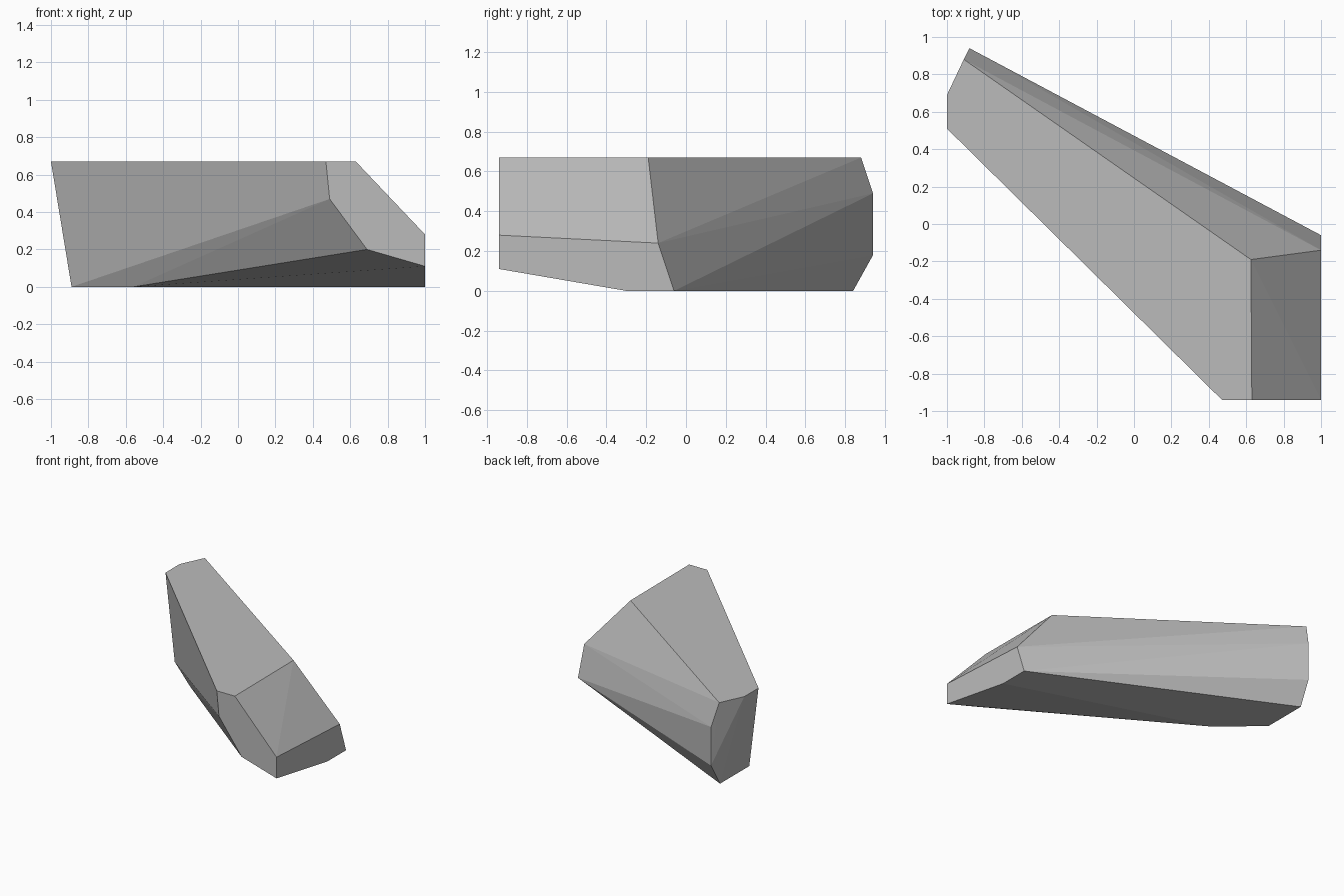
import bpy
import bmesh

# Remove the default object
default = bpy.data.objects.get("Cube")
if default:
    bpy.data.objects.remove(default, do_unlink=True)


def make_material(name, colour):
    mat = bpy.data.materials.new(name)
    mat.use_nodes = True
    mat.diffuse_color = colour
    shader = mat.node_tree.nodes["Principled BSDF"]
    shader.inputs["Base Color"].default_value = colour
    shader.inputs["Roughness"].default_value = 0.9
    return mat


def hull_object(name, points, material):
    """Wrap a faceted convex shell around the given corner points."""
    bm = bmesh.new()
    for point in points:
        bm.verts.new(point)
    result = bmesh.ops.convex_hull(bm, input=bm.verts[:])
    loose = [v for v in result["geom_interior"] if isinstance(v, bmesh.types.BMVert)]
    bmesh.ops.delete(bm, geom=loose, context="VERTS")
    # Merge the coplanar triangles of the cut faces
    bmesh.ops.dissolve_limit(bm, angle_limit=0.01, verts=bm.verts[:], edges=bm.edges[:])
    bmesh.ops.recalc_face_normals(bm, faces=bm.faces[:])
    mesh = bpy.data.meshes.new(name)
    bm.to_mesh(mesh)
    bm.free()
    mesh.materials.append(material)
    obj = bpy.data.objects.new(name, mesh)
    bpy.context.collection.objects.link(obj)
    return obj


TOP = 0.67
END = 0.94

# Flat top, as x and y
top_outline = [(-1, 0.69), (-1, 0.51), (0.47, -END),
               (0.63, -END), (0.625, -0.19), (-0.91, 0.88)]
# Flat base, as x and y
base_outline = [(-0.89, 0.84), (-0.89, 0.47), (-0.56, 0.19),
                (1, -0.3), (1, -0.06)]
# Lower corners of the front face, as x and z
front_outline = [(0.49, 0.47), (0.69, 0.2), (1, 0.11), (1, 0.28)]
# Rear tip edge, as x and z
rear_edge = [(-0.88, 0.49), (-0.88, 0.18)]
# Ridge corner on the side face
side_corner = (1, -0.14, 0.24)

corners = [(x, y, TOP) for x, y in top_outline]
corners += [(x, y, 0) for x, y in base_outline]
corners += [(x, -END, z) for x, z in front_outline]
corners += [(x, END, z) for x, z in rear_edge]
corners.append(side_corner)

stone_grey = make_material("stone grey", (0.5, 0.5, 0.5, 1))
hull_object("rock", corners, stone_grey)
